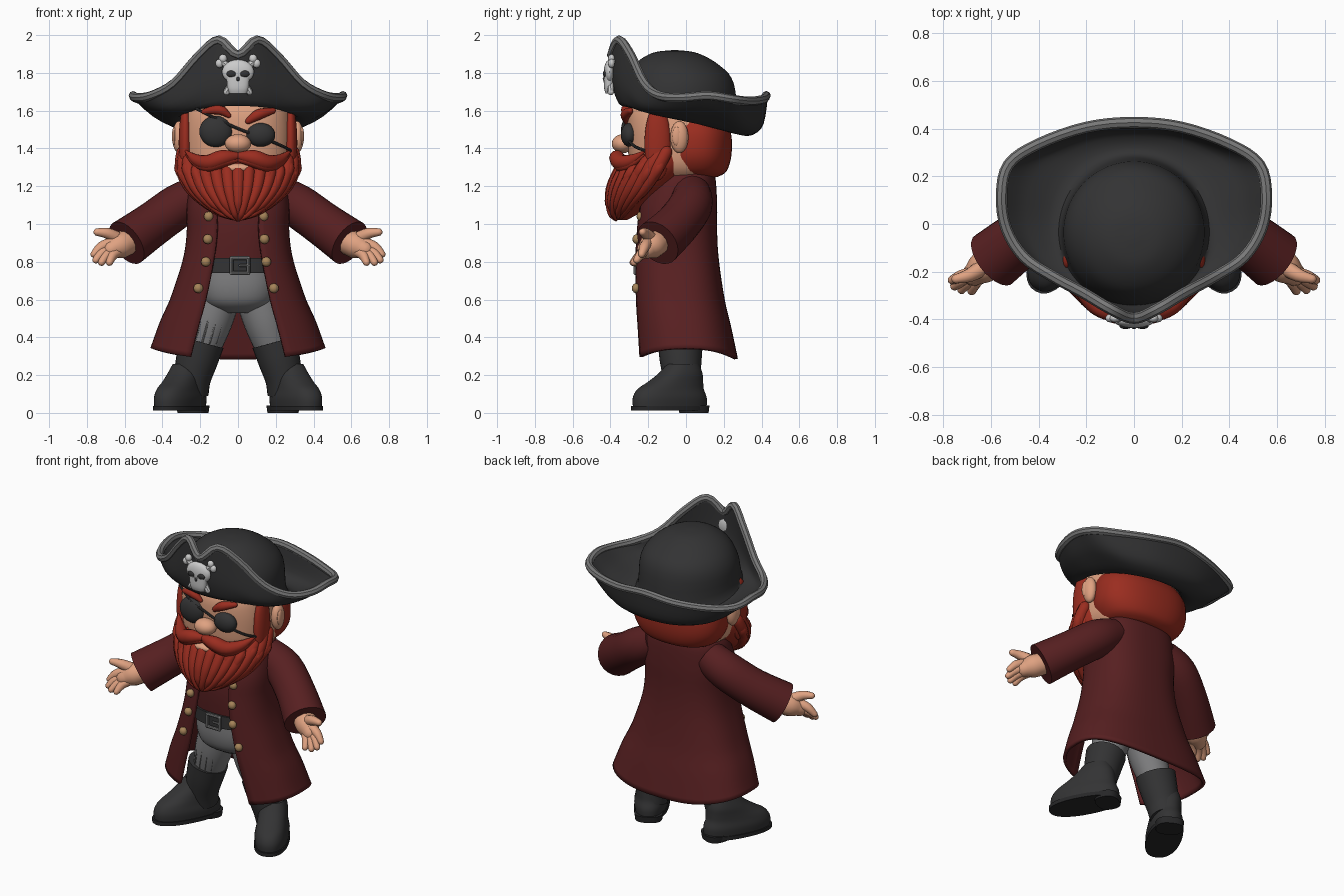
import bpy, bmesh
from math import sin, cos, pi, asin, radians, sqrt
from mathutils import Vector, Matrix

if "Cube" in bpy.data.objects:
    bpy.data.objects.remove(bpy.data.objects["Cube"])


def material(name, r, g, b):
    m = bpy.data.materials.new(name)
    m.use_nodes = True
    m.diffuse_color = (r, g, b, 1)
    bsdf = next(n for n in m.node_tree.nodes if n.type == "BSDF_PRINCIPLED")
    bsdf.inputs["Base Color"].default_value = (r, g, b, 1)
    bsdf.inputs["Roughness"].default_value = .8
    return m


coat_red = material("coat maroon", .095, .014, .015)
hair_red = material("hair red", .325, .026, .014)
skin = material("skin", .74, .36, .22)
black = material("hat and boot black", .033, .033, .034)
sole_black = material("sole black", .02, .02, .021)
trim_grey = material("trim grey", .19, .19, .19)
cloth_grey = material("trouser grey", .21, .21, .215)
bone = material("bone", .6, .6, .6)
brass = material("brass", .38, .23, .1)
SIDES = ((1, "left"), (-1, "right"))


def spline(pts, n=4, closed=False):
    """Catmull-Rom samples through points of any dimension."""
    pts = [Vector(p) for p in pts]
    m = len(pts)
    get = lambda i: pts[i % m] if closed else pts[max(0, min(m - 1, i))]
    out = []
    for i in range(m if closed else m - 1):
        a, b, c, d = (get(i + k) for k in (-1, 0, 1, 2))
        for k in range(n):
            t = k / n
            out.append((b * 2 + (c - a) * t + (a * 2 - b * 5 + c * 4 - d) * t ** 2
                        + (b * 3 - a - c * 3 + d) * t ** 3) * .5)
    return out if closed else out + [pts[-1]]


def finish(name, bm, mat):
    me = bpy.data.meshes.new(name)
    bm.to_mesh(me)
    bm.free()
    me.materials.append(mat)
    ob = bpy.data.objects.new(name, me)
    bpy.context.collection.objects.link(ob)
    return ob


def grid(name, rings, mat, wrap=True, loop=False, caps=2, thick=0):
    """Skin a list of rings with quads, capping the first and last."""
    bm = bmesh.new()
    rows = [[bm.verts.new(p) for p in ring] for ring in rings]
    n = len(rows[0])
    for i in range(len(rows) if loop else len(rows) - 1):
        a, b = rows[i], rows[(i + 1) % len(rows)]
        for j in range(n if wrap else n - 1):
            k = (j + 1) % n
            bm.faces.new((a[j], a[k], b[k], b[j]))
    if wrap and not loop:
        for ring in (rows[0], rows[-1])[:caps]:
            bm.faces.new(ring)
    bmesh.ops.recalc_face_normals(bm, faces=bm.faces)
    ob = finish(name, bm, mat)
    if thick:
        mod = ob.modifiers.new("thickness", "SOLIDIFY")
        mod.thickness, mod.offset = thick, 0
    return ob


def power(v, p):
    return abs(v) ** (2 / p) * (1 if v >= 0 else -1)


def oval(z, cx, cy, rx, ry, a, p):
    """Point on a superellipse; angle zero faces the front."""
    return Vector((cx + rx * power(sin(a), p), cy - ry * power(cos(a), p), z))


def stack(name, rows, mat, p=2.5, n=36):
    """Loft of ovals given as (z, cx, cy, rx, ry)."""
    rings = [[oval(*r, 2 * pi * j / n, p) for j in range(n)] for r in spline(rows)]
    return grid(name, rings, mat)


def tube(name, pts, radii, mat, n=12, sub=4, closed=False, dome=True, ref=(0, 1, 0)):
    """Tapered sweep along a smooth path, with rounded ends."""
    path = spline([(*p, r) for p, r in zip(pts, radii)], sub, closed)
    m = len(path)
    stops = []
    for i, q in enumerate(path):
        nxt = path[(i + 1) % m if closed else min(i + 1, m - 1)]
        prv = path[i - 1 if closed else max(i - 1, 0)]
        stops.append((q.to_3d(), (nxt - prv).to_3d().normalized(), max(q[3], .001)))
    if dome and not closed:
        def cap(stop, sign):
            p, t, r = stop
            return [(p + t * sign * r * sin(f), t, r * cos(f)) for f in (.5, 1, 1.45)]
        stops = cap(stops[0], -1)[::-1] + stops + cap(stops[-1], 1)
    rings = []
    for p, t, r in stops:
        u = t.cross(Vector(ref)).normalized()
        v = t.cross(u)
        rings.append([p + (u * cos(2 * pi * j / n) + v * sin(2 * pi * j / n)) * r
                      for j in range(n)])
    return grid(name, rings, mat, loop=closed)


def blob(name, loc, size, mat, seg=24):
    bm = bmesh.new()
    bmesh.ops.create_uvsphere(bm, u_segments=seg, v_segments=seg // 2, radius=1)
    bm.transform(Matrix.Translation(loc) @ Matrix.Diagonal((*size, 1)))
    return finish(name, bm, mat)


def both(half):
    """Close a half outline running from front to back."""
    return half + [(-x, y, z) for x, y, z in half[-2:0:-1]]


# Cocked hat: crown, upturned brim and grey edging
rim = both([(0, -.395, 1.895), (.1, -.355, 1.975), (.21, -.29, 1.89), (.34, -.22, 1.745),
            (.46, -.14, 1.68), (.535, -.02, 1.67), (.555, .12, 1.68), (.525, .25, 1.66),
            (.4, .335, 1.65), (.2, .405, 1.66), (0, .425, 1.68)])
bulge = both([(0, -.385, 1.75), (.1, -.36, 1.75), (.2, -.31, 1.71), (.31, -.24, 1.64),
              (.4, -.15, 1.61), (.45, -.02, 1.6), (.45, .12, 1.59), (.4, .24, 1.55),
              (.31, .31, 1.52), (.17, .37, 1.51), (0, .39, 1.51)])
base = both([(.31 * sin(pi * i / 10), -.03 - .31 * cos(pi * i / 10),
              1.565 + .07 * cos(pi * i / 10)) for i in range(11)])
crown = [[(x * s, cy + (y + .03) * s, z) for x, y, _ in base]
         for s, cy, z in ((.06, -.06, 1.91), (.38, -.06, 1.895),
                          (.7, -.05, 1.835), (.9, -.035, 1.74))]
loops = [spline(r, 4, True) for r in crown + [base, bulge, rim]]
columns = [spline(c, 5) for c in zip(*loops)]
grid("hat", list(zip(*columns)), black, caps=1, thick=.02)
tube("hat_edging", rim, [.024] * len(rim), trim_grey, n=8, closed=True, ref=(0, 0, 1))

# Skull badge with crossed bones
blob("badge_skull", (0, -.405, 1.805), (.085, .03, .065), bone)
stack("badge_jaw", [(1.69, 0, -.405, .045, .02), (1.72, 0, -.408, .055, .026),
                    (1.78, 0, -.408, .062, .028)], bone)
blob("badge_nose_hole", (0, -.433, 1.768), (.01, .008, .012), black, 12)
for s, side in SIDES:
    blob(side + "_badge_socket", (s * .035, -.429, 1.795), (.026, .011, .018), black, 16)
    tube(side + "_badge_bone", [(s * .085, -.392, 1.86), (0, -.4, 1.79),
         (-s * .06, -.398, 1.7)], [.018] * 3, bone, n=8)
    for dx, dz in ((.098, 1.85), (.08, 1.875)):
        blob(side + "_badge_bone_knob", (s * dx, -.395, dz), (.022, .018, .024), bone, 12)

# Head, hair and face
stack("head", [(1.22, 0, -.06, .19, .14), (1.3, 0, -.06, .27, .23),
               (1.45, 0, -.06, .29, .25), (1.58, 0, -.06, .28, .25),
               (1.65, 0, -.05, .26, .23)], skin, 2.6)
stack("back_hair", [(1.25, 0, .05, .18, .12), (1.28, 0, .05, .25, .165),
                    (1.36, 0, .05, .3, .19), (1.47, 0, .05, .305, .19),
                    (1.54, 0, .04, .28, .17)], hair_red, 2.3)
blob("nose", (0, -.335, 1.425), (.07, .058, .05), skin)
blob("lower_lip", (0, -.345, 1.295), (.08, .035, .025), skin)
blob("right_eye_patch", (-.117, -.3, 1.49), (.088, .045, .083), black)
blob("left_eye_patch", (.12, -.3, 1.472), (.077, .045, .063), black)
tube("patch_strap", [(-.22, -.28, 1.61), (-.12, -.318, 1.56), (0, -.318, 1.505),
     (.12, -.315, 1.46), (.24, -.27, 1.41), (.29, -.19, 1.38)], [.008] * 6, black, n=8)
tube("left_eyebrow", [(.055, -.315, 1.545), (.11, -.318, 1.58), (.185, -.295, 1.6)],
     [.017, .028, .016], hair_red)
tube("right_eyebrow", [(-.05, -.315, 1.575), (-.1, -.318, 1.605), (-.18, -.295, 1.595)],
     [.014, .026, .014], hair_red)
for s, side in SIDES:
    blob(side + "_ear", (s * .312, -.035, 1.46), (.036, .048, .085), skin)
    blob(side + "_ear_hollow", (s * .338, -.05, 1.465), (.012, .025, .05), skin, 16)
    blob(side + "_sideburn", (s * .278, -.15, 1.43), (.036, .07, .2), hair_red)
    for lift, width in ((0, 1), (-.018, .75)):
        tube(side + "_moustache", [(0, -.355, 1.36 + lift), (s * .08, -.365, 1.35 + lift),
             (s * .155, -.34, 1.325 + lift), (s * .22, -.28, 1.34 + lift),
             (s * .275, -.22, 1.385 + lift)],
             [w * width for w in (.02, .042, .042, .03, .006)], hair_red)

# Beard core and the pointed locks lying over it
beard = [(1.38, 0, -.1, .29, .14), (1.3, 0, -.14, .298, .195), (1.2, 0, -.205, .258, .185),
         (1.12, 0, -.275, .185, .13), (1.055, 0, -.325, .095, .075),
         (1.02, 0, -.345, .02, .03)]
stack("beard", beard, hair_red, 1.85)
rows = spline(beard)
for i in range(15):
    a = (i - 7) * .215
    first = 0 if abs(a) > .9 else 5
    last = 20 - 3 * (i % 2)
    path = [oval(*r, a, 1.85) for r in rows[first:last:2]]
    path[-1] += (path[-1] - path[-2]) * .5
    size = [.1 * r[3] + .007 for r in rows[first:last:2]]
    size[-1] = .003
    tube("beard_lock", path, size, hair_red, n=10, sub=2)
# Short locks flick out along the jaw
for s, side in SIDES:
    for i in range(5):
        a = s * (.6 + .24 * i)
        path = [oval(*r, a, 1.85) + Vector((sin(a), -cos(a), 0)) * .012
                for r in rows[i % 2 + 2:i % 2 + 10:2]]
        path[-1] += Vector((s * .02, 0, .01))
        tube(side + "_jaw_lock", path, [.012, .028, .022, .003], hair_red, n=10)

# Long open coat
P = 2.6
levels = spline([(1.29, .15, -.1, .12, .07), (1.25, .23, -.17, .145, .09),
                 (1.1, .262, -.24, .155, .11), (.95, .262, -.26, .155, .11),
                 (.8, .285, -.27, .165, .13), (.6, .35, -.27, .195, .17),
                 (.45, .405, -.265, .23, .21), (.285, .455, -.26, .265, .25)])
rings = []
for k, (z, rx, front, back, gap) in enumerate(levels):
    start = asin((gap / rx) ** (P / 2))
    hem = .055 * max(0, (k - 20) / (len(levels) - 21))
    ring = []
    for j in range(49):
        a = start + (2 * pi - 2 * start) * j / 48
        ring.append(oval(z + hem * sin(a) ** 2, 0, (front + back) / 2, rx,
                         (back - front) / 2, a, P))
    rings.append(ring)
grid("coat", rings, coat_red, wrap=False, thick=.02)
stack("waistcoat", [(.78, 0, -.05, .22, .185), (1, 0, -.055, .22, .185),
                    (1.2, 0, -.035, .2, .155), (1.28, 0, -.02, .12, .1)], coat_red)

# Belt with buckle
stack("belt", [(.74, 0, -.055, .225, .195), (.82, 0, -.055, .225, .195)], black)
corners = [(-.035, -.268, .74), (.055, -.268, .74), (.055, -.268, .82), (-.035, -.268, .82)]
for a, b in zip(corners, corners[1:] + corners[:1]):
    tube("buckle_bar", [a, b], [.01, .01], trim_grey, n=8)
tube("buckle_pin", [(.01, -.272, .78), (.055, -.272, .78)], [.007, .007], trim_grey, n=8)

# Trousers, boots, sleeves, hands and buttons
stack("trouser_seat", [(.53, 0, -.04, .1, .1), (.58, 0, -.045, .18, .165),
                       (.66, 0, -.05, .21, .185), (.76, 0, -.05, .215, .185)], cloth_grey)
for dx in (-.055, -.015, .025, .06):
    tube("trouser_crease", [(dx - .135, -.035 - sqrt(.114 ** 2 - dx ** 2), .53),
         (dx - .15, -.036 - sqrt(.111 ** 2 - dx ** 2), .46),
         (dx - .175, -.03 - sqrt(.1 ** 2 - dx ** 2), .37)], [.004, .006, .005],
         trim_grey, n=6)
for s, side in SIDES:
    tube(side + "_trouser_leg", [(s * .105, -.04, .62), (s * .145, -.04, .48),
         (s * .188, -.028, .34)], [.12, .113, .094], cloth_grey, n=24)
    tube(side + "_boot_shaft", [(s * .192, -.03, .375), (s * .218, -.028, .28),
         (s * .243, -.02, .18), (s * .25, -.005, .1)], [.12, .111, .099, .094],
         black, n=24, dome=False)
    foot = [stack(side + "_boot_foot", [(.03, 0, -.12, .096, .212), (.08, 0, -.12, .1, .212),
                  (.125, 0, -.115, .092, .19), (.165, 0, -.085, .087, .155),
                  (.21, 0, -.055, .083, .12), (.26, 0, -.04, .07, .085)], black, 2.3),
            stack(side + "_boot_sole", [(.012, 0, -.125, .102, .218),
                                        (.036, 0, -.125, .102, .218)], sole_black, 2.3),
            stack(side + "_boot_heel", [(0, 0, .025, .08, .07),
                                        (.04, 0, .025, .085, .075)], sole_black, 2.6)]
    for part in foot:
        part.data.transform(Matrix.Translation((s * .25, .02, 0))
                            @ Matrix.Rotation(s * radians(28), 4, "Z"))
    tube(side + "_sleeve", [(s * .19, .03, 1.165), (s * .31, .025, 1.1),
         (s * .45, -.045, 1), (s * .59, -.15, .9)], [.1, .115, .118, .128],
         coat_red, n=24, dome=False)
    tube(side + "_palm", [(s * .57, -.14, .91), (s * .63, -.18, .885),
         (s * .67, -.21, .865)], [.066, .07, .05], skin)
    for tx, ty, tz in ((.762, -.235, .84), (.752, -.26, .81),
                       (.722, -.275, .797), (.68, -.28, .797)):
        root = Vector((.65 + (tx - .72) * .5, -.205, .87 + (tz - .81)))
        tip = Vector((tx, ty, tz))
        middle = (root + tip) / 2 + Vector((.008, 0, .008))
        tube(side + "_finger", [(s * q.x, q.y, q.z) for q in (root, middle, tip)],
             [.03, .027, .019], skin, n=10)
    tube(side + "_thumb", [(s * .63, -.18, .92), (s * .69, -.215, .95),
         (s * .745, -.23, .957)], [.036, .029, .02], skin, n=10)
    for x, y, z in ((.145, -.24, 1.04), (.15, -.262, .92), (.16, -.27, .8), (.2, -.265, .66)):
        blob(side + "_coat_button", (s * x - .01, y, z), (.026, .022, .026), brass, 12)

for ob in bpy.context.collection.objects:
    ob.select_set(ob.type == "MESH")
    if ob.type == "MESH":
        bpy.context.view_layer.objects.active = ob
bpy.ops.object.shade_smooth_by_angle(angle=radians(40))
